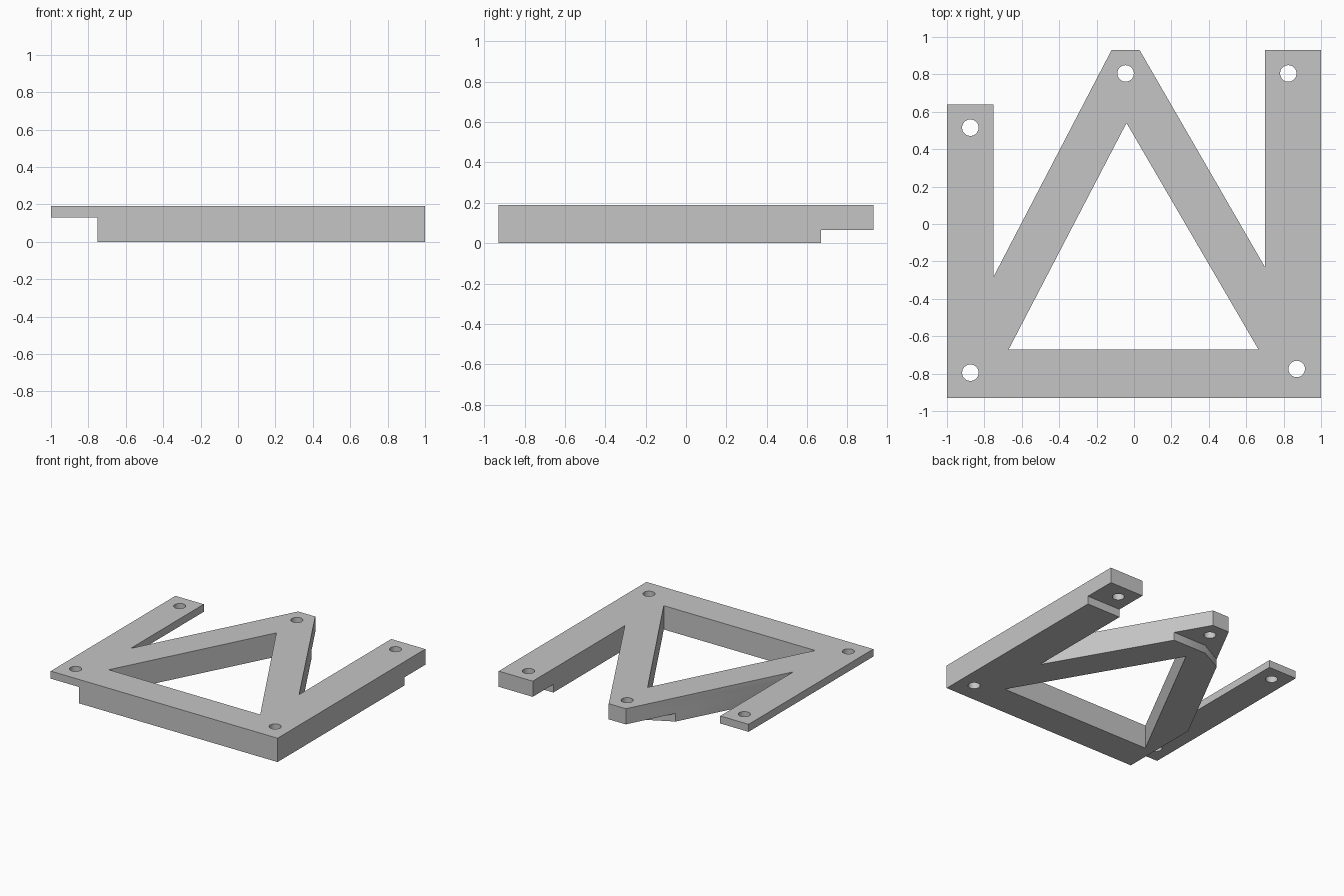
import bpy
import bmesh
from mathutils import Vector

if "Cube" in bpy.data.objects:
    bpy.data.objects.remove(bpy.data.objects["Cube"], do_unlink=True)

HEIGHT = 0.19
TONGUE_Z = 0.13   # underside of the thin left arm
LAP_Z = 0.065     # underside of the lapped back ends

grey = bpy.data.materials.new("plain_grey")
grey.use_nodes = True
colour = (0.56, 0.56, 0.56, 1)
grey.diffuse_color = colour
grey.node_tree.nodes["Principled BSDF"].inputs["Base Color"].default_value = colour


def prism(name, outline, z0, z1):
    """Extrude a flat outline from z0 up to z1."""
    bm = bmesh.new()
    face = bm.faces.new([bm.verts.new((x, y, z0)) for x, y in outline])
    new = bmesh.ops.extrude_face_region(bm, geom=[face])["geom"]
    top = [v for v in new if isinstance(v, bmesh.types.BMVert)]
    bmesh.ops.translate(bm, verts=top, vec=(0, 0, z1 - z0))
    bmesh.ops.recalc_face_normals(bm, faces=bm.faces)
    mesh = bpy.data.meshes.new(name)
    bm.to_mesh(mesh)
    bm.free()
    mesh.materials.append(grey)
    obj = bpy.data.objects.new(name, mesh)
    bpy.context.collection.objects.link(obj)
    return obj


def cut(target, cutter):
    """Subtract a cutter, then remove it."""
    mod = target.modifiers.new("cut", 'BOOLEAN')
    mod.operation = 'DIFFERENCE'
    mod.solver = 'EXACT'
    mod.object = cutter
    bpy.context.view_layer.objects.active = target
    bpy.ops.object.modifier_apply(modifier=mod.name)
    bpy.data.objects.remove(cutter, do_unlink=True)


# Flat frame: two side arms, a front bar and a pointed brace
frame = prism("truss_frame", [
    (-1, -0.93), (1, -0.93), (1, 0.93), (0.7, 0.93), (0.7, -0.23),
    (0.03, 0.93), (-0.12, 0.93), (-0.75, -0.28), (-0.75, 0.64), (-1, 0.64),
], 0, HEIGHT)

# Triangular opening
cut(frame, prism("opening_cutter",
                 [(-0.67, -0.67), (0.665, -0.67), (-0.04, 0.54)], -0.1, 0.3))

# Thin left arm
cut(frame, prism("left_arm_cutter",
                 [(-1.1, -1.1), (-0.75, -1.1), (-0.75, 1.1), (-1.1, 1.1)], -0.1, TONGUE_Z))

# Lap joints under the back ends; the brace one is also squared to its left leg
start = Vector((-0.307, 0.57))
across = Vector((0.887, 0.46))
outer = start - across * 0.1
bend = start + across * 0.217
cut(frame, prism("lap_cutter", [
    outer, bend, (1.1, 0.67), (1.1, 1.1), (-0.4, 1.1),
], -0.1, LAP_Z))

# Bolt holes
for x, y in [(-0.875, 0.515), (-0.875, -0.795), (-0.045, 0.805),
             (0.825, 0.805), (0.87, -0.775)]:
    bpy.ops.mesh.primitive_cylinder_add(vertices=40, radius=0.044, depth=1, location=(x, y, 0))
    drill = bpy.context.object
    drill.data.materials.append(grey)
    cut(frame, drill)

# Smooth hole walls, sharp edges elsewhere
bpy.ops.object.select_all(action='DESELECT')
frame.select_set(True)
bpy.context.view_layer.objects.active = frame
bpy.ops.object.shade_smooth_by_angle(angle=0.5)
